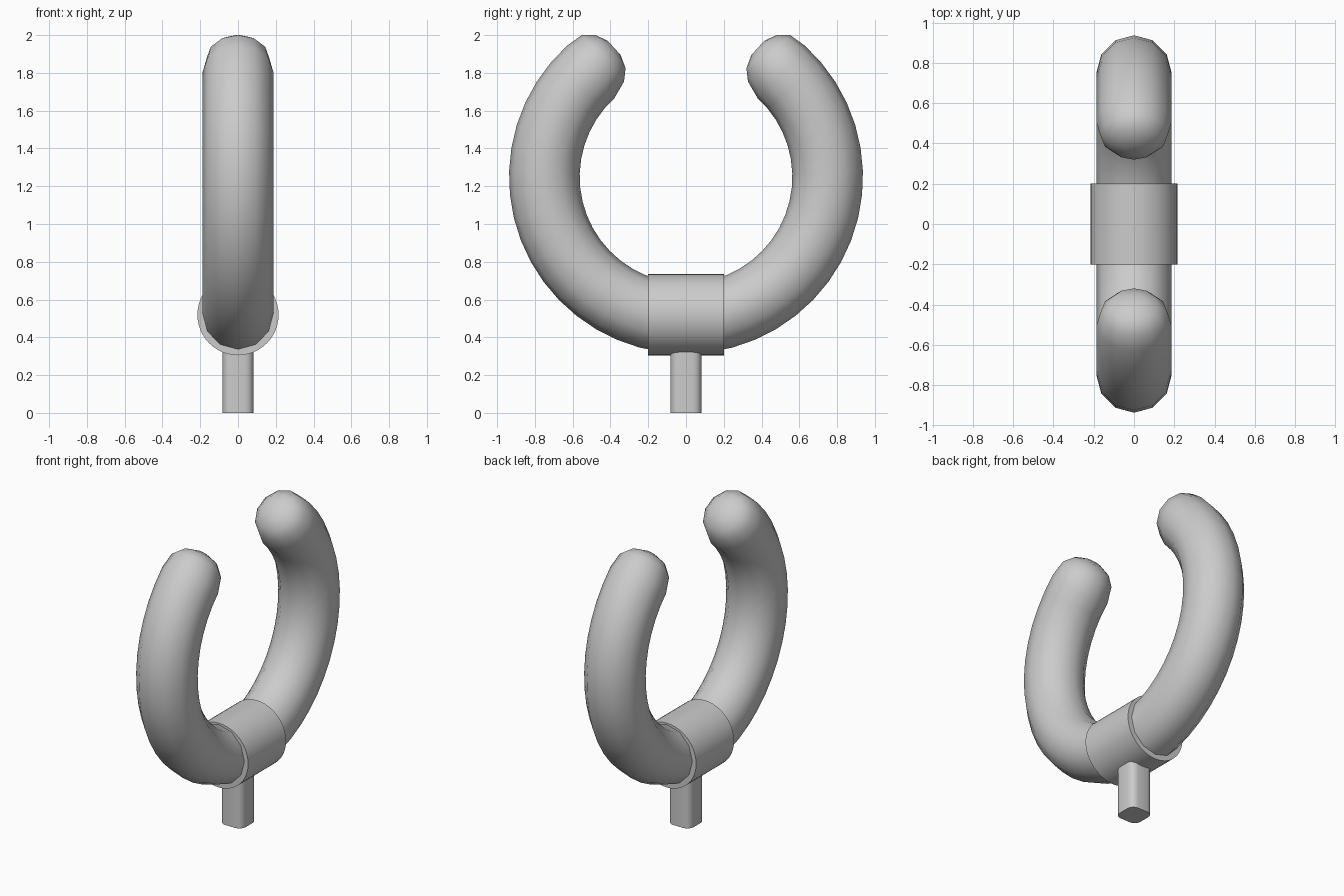
import bpy, bmesh
from math import sin, cos, pi, radians
from mathutils import Vector, Matrix

if "Cube" in bpy.data.objects:
    bpy.data.objects.remove(bpy.data.objects["Cube"])

CENTER = Vector((0, 0, 1.25))
MAJOR, MINOR, SIDES = 0.75, 0.187, 12
END = radians(42.3)       # gap half-angle measured from the top
STEPS = 36


def finish(bm, name, angle):
    bmesh.ops.recalc_face_normals(bm, faces=bm.faces)
    mesh = bpy.data.meshes.new(name)
    bm.to_mesh(mesh)
    bm.free()
    obj = bpy.data.objects.new(name, mesh)
    bpy.context.collection.objects.link(obj)
    bpy.ops.object.select_all(action='DESELECT')
    obj.select_set(True)
    bpy.context.view_layer.objects.active = obj
    bpy.ops.object.shade_smooth_by_angle(angle=radians(angle))
    return obj


# Open ring with domed tips: (angle, push along the tangent, tube radius)
dome = [(0.178, 0.05), (0.150, 0.12), (0.097, 0.166)]
stations = [(END, -a, r) for a, r in dome]
stations += [(END + (2 * pi - 2 * END) * i / STEPS, 0, MINOR) for i in range(STEPS + 1)]
stations += [(2 * pi - END, a, r) for a, r in reversed(dome)]

bm = bmesh.new()
rings = []
for t, push, rad in stations:
    out = Vector((0, sin(t), cos(t)))
    tangent = Vector((0, cos(t), -sin(t)))
    drift = 0.01 if push else 0
    c = CENTER + out * (MAJOR + drift) + tangent * push
    rings.append([bm.verts.new(c + out * rad * cos(2 * pi * k / SIDES)
                               + Vector((rad * sin(2 * pi * k / SIDES), 0, 0)))
                  for k in range(SIDES)])
for a, b in zip(rings, rings[1:]):
    for k in range(SIDES):
        n = (k + 1) % SIDES
        bm.faces.new((a[k], a[n], b[n], b[k]))
bm.faces.new(rings[0])
bm.faces.new(rings[-1])
finish(bm, "open_ring", 60)

# Collar around the bottom of the ring
bm = bmesh.new()
bmesh.ops.create_cone(bm, cap_ends=True, segments=48, radius1=0.215, radius2=0.215, depth=0.4,
                      matrix=Matrix.Translation((0, 0, 0.52)) @ Matrix.Rotation(pi / 2, 4, 'X'))
finish(bm, "collar", 30)

# Square stem with rounded upright edges
bm = bmesh.new()
bmesh.ops.create_cube(bm, size=1, matrix=Matrix.Translation((0, 0, 0.18))
                      @ Matrix.Diagonal((0.164, 0.164, 0.36, 1)))
upright = [e for e in bm.edges if abs(e.verts[0].co.z - e.verts[1].co.z) > 0.1]
bmesh.ops.bevel(bm, geom=upright, offset=0.045, segments=4, profile=0.5, affect='EDGES')
finish(bm, "stem", 35)
